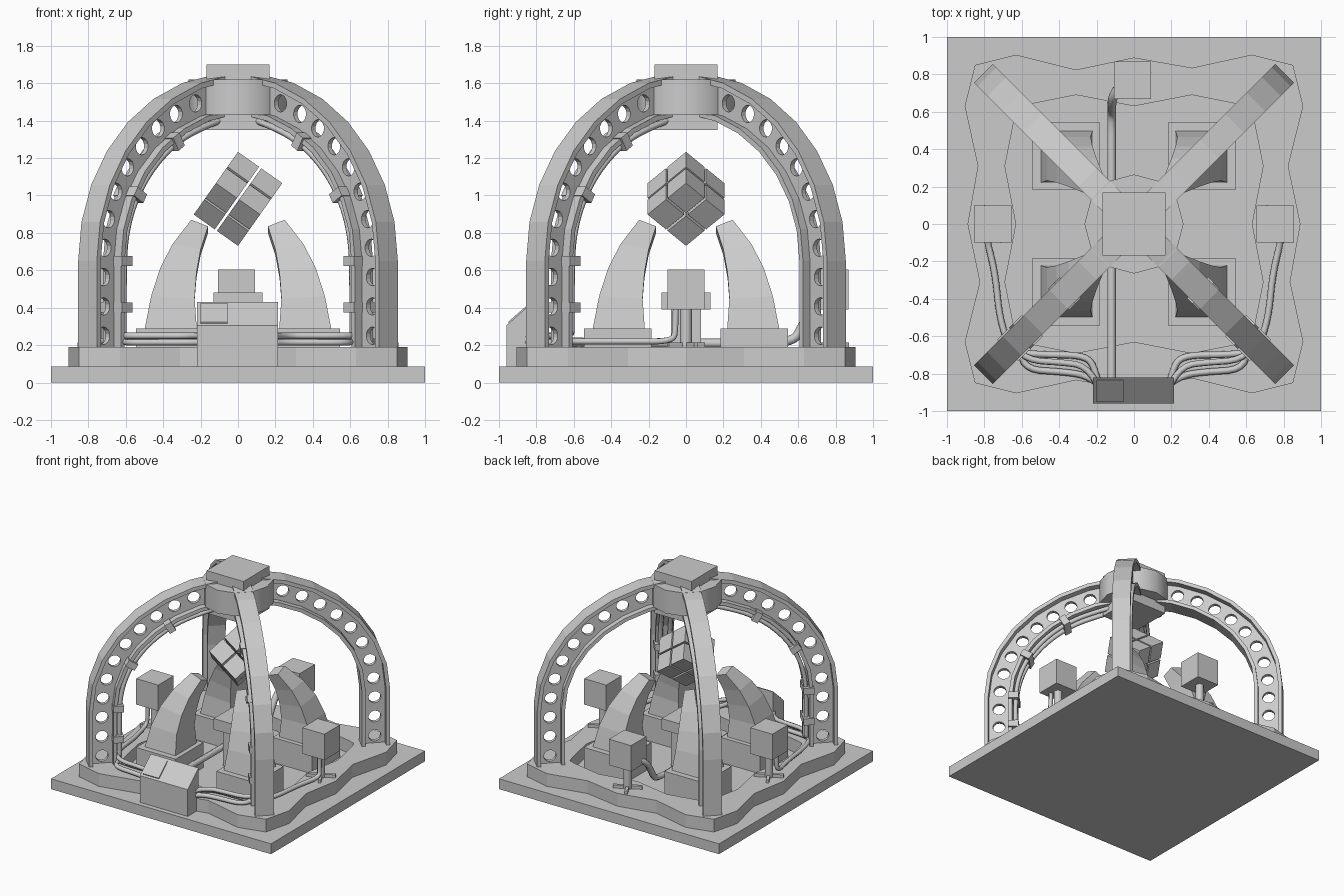
import bpy, bmesh
from math import sin, cos, radians, atan2, sqrt, pi, atan
from mathutils import Matrix, Vector

if "Cube" in bpy.data.objects:
    bpy.data.objects.remove(bpy.data.objects["Cube"])


def add(name, bm, mat=None, smooth=False):
    bmesh.ops.recalc_face_normals(bm, faces=bm.faces)
    me = bpy.data.meshes.new(name)
    bm.to_mesh(me)
    bm.free()
    ob = bpy.data.objects.new(name, me)
    bpy.context.collection.objects.link(ob)
    if mat:
        ob.matrix_world = mat
    if smooth:
        for p in me.polygons:
            p.use_smooth = abs(p.normal.z) < 0.9
        me.set_sharp_from_angle(angle=radians(40))
    return ob


def box(name, lo, hi, mat=None):
    bm = bmesh.new()
    c = [(a + b) / 2 for a, b in zip(lo, hi)]
    s = [b - a for a, b in zip(lo, hi)]
    bmesh.ops.create_cube(bm, size=1, matrix=Matrix.Translation(c) @ Matrix.Diagonal((*s, 1)))
    return add(name, bm, mat)


def cyl(name, r, z0, z1, n, loc=(0, 0)):
    bm = bmesh.new()
    bmesh.ops.create_cone(bm, cap_ends=True, segments=n, radius1=r, radius2=r, depth=z1 - z0,
                          matrix=Matrix.Translation((*loc, (z0 + z1) / 2)))
    return add(name, bm, smooth=True)


def loft(name, rings, mat=None, closed=False):
    bm = bmesh.new()
    vs = [[bm.verts.new(p) for p in ring] for ring in rings]
    n = len(vs[0])
    pairs = list(zip(vs, vs[1:])) + ([(vs[-1], vs[0])] if closed else [])
    for a, b in pairs:
        for i in range(n):
            j = (i + 1) % n
            bm.faces.new((a[i], a[j], b[j], b[i]))
    if not closed:
        bm.faces.new(vs[0])
        bm.faces.new(vs[-1])
    return add(name, bm, mat)


def baked(ob):
    dg = bpy.context.evaluated_depsgraph_get()
    return bpy.data.meshes.new_from_object(ob.evaluated_get(dg))


def cable(name, pts, r=0.018):
    cu = bpy.data.curves.new(name, 'CURVE')
    cu.dimensions = '3D'
    cu.bevel_depth, cu.bevel_resolution, cu.resolution_u = r, 1, 4
    cu.use_fill_caps = True
    sp = cu.splines.new('NURBS')
    sp.points.add(len(pts) - 1)
    for p, c in zip(sp.points, pts):
        p.co = (*c, 1)
    sp.order_u, sp.use_endpoint_u = 3, True
    tmp = bpy.data.objects.new(name, cu)
    bpy.context.collection.objects.link(tmp)
    me = baked(tmp)
    bpy.data.objects.remove(tmp)
    ob = bpy.data.objects.new(name, me)
    bpy.context.collection.objects.link(ob)


# Base slab and wavy ring
box("base_slab", (-1, -1, 0), (1, 1, 0.085))
OUT = [(.89, 0), (.825, .31), (.905, .63), (.85, .85), (.63, .905), (.31, .835)]
INN = [(.63, 0), (.69, .31), (.64, .56), (.62, .62), (.56, .64), (.31, .69)]
rings = []
for q in range(4):
    R = Matrix.Rotation(q * pi / 2, 3, 'Z')
    for o, i in zip(OUT, INN):
        rings.append([R @ Vector((*p, z)) for p, z in ((o, .08), (o, .19), (i, .19), (i, .08))])
loft("wavy_ring", rings, closed=True)

# Arched I-beams: path at depth d below the outer edge; t<0 straight leg, t>=0 degrees
STEPS = [-.5] + list(range(0, 85, 12))


def path(d, t):
    if t < 0:
        return 1.138 - d, .65 + t
    return (1.138 - d) * cos(radians(t)), .65 + (1 - d) * sin(radians(t))


def strip(name, d1, d2, w):
    rows = []
    for t in STEPS:
        (r1, z1), (r2, z2) = path(d1, t), path(d2, t)
        rows.append([(r1, -w, z1), (r1, w, z1), (r2, w, z2), (r2, -w, z2)])
    return loft(name, rows)


web = strip("arch_web", .02, .20, .015)
bm = bmesh.new()
line = [Vector(path(.107, t)) for t in STEPS]
s, acc = .10, 0
for a, b in zip(line, line[1:]):
    L = (b - a).length
    while s <= acc + L:
        p = a.lerp(b, (s - acc) / L)
        if p.x > .3:
            bmesh.ops.create_cone(bm, cap_ends=True, segments=14, radius1=.047, radius2=.047, depth=.2,
                                  matrix=Matrix.Translation((p.x, 0, p.y)) @ Matrix.Rotation(pi / 2, 4, 'X'))
        s += .157
    acc += L
cutter = add("hole_cutter", bm)
cutter.hide_render = True
mod = web.modifiers.new("holes", 'BOOLEAN')
mod.operation, mod.solver, mod.object = 'DIFFERENCE', 'EXACT', cutter
bpy.context.view_layer.update()
cut = baked(web)
web.modifiers.clear()
web.data = cut
bpy.data.objects.remove(cutter)
parts = [web, strip("arch_outer_flange", 0, .03, .0705), strip("arch_inner_flange", .185, .213, .068)]
for k in range(4):
    for src in parts:
        ob = src if k == 0 else src.copy()
        if k:
            bpy.context.collection.objects.link(ob)
        ob.matrix_world = Matrix.Rotation(pi / 4 + k * pi / 2, 4, 'Z')

# Top hub
cyl("hub_drum", .265, 1.43, 1.62, 12)
box("hub_cap", (-.168, -.168, 1.6), (.168, .168, 1.7))
box("hub_lower_plate", (-.168, -.168, 1.35), (.168, .168, 1.44))

# Floating split cube balanced on a corner
M = (Matrix.Translation((0, 0, .982)) @ Matrix.Rotation(-atan(sqrt(2)), 4, 'Y')
     @ Matrix.Rotation(pi / 4, 4, 'Z'))
for i in range(8):
    c = [(.076 if i >> k & 1 else -.076) for k in range(3)]
    box("cube_block", [v - .069 for v in c], [v + .069 for v in c], M)

# Four curved claws on square footings
LEVELS = [(.50, .28, .22, .28), (.465, .46, .232, .44), (.415, .615, .222, .56),
          (.35, .74, .20, .68), (.25, .87, .16, .80)]
for sx in (-1, 1):
    for sy in (-1, 1):
        x0, x1 = sorted((sx * .185, sx * .545))
        y0, y1 = sorted((sy * .185, sy * .545))
        box("claw_footing", (x0, y0, .08), (x1, y1, .29))
        loft("claw", [[(sx * o, sy * o, zo), (sx * o, sy * i, (zo + zi) / 2), (sx * i, sy * i, zi),
                       (sx * i, sy * o, (zo + zi) / 2)] for o, zo, i, zi in LEVELS])

# Centre pedestal
box("pedestal_column", (-.08, -.08, .08), (.08, .08, .40))
box("pedestal_top", (-.13, -.13, .39), (.13, .13, .48))

# Sensor boxes on small footed stands
for x, y in ((-.755, 0), (.755, 0), (-.008, .768)):
    box("sensor_box", (x - .1, y - .1, .39), (x + .1, y + .1, .603))
    cyl("sensor_stem", .032, .19, .40, 10, (x, y))
    for k in range(4):
        box("sensor_foot", (0, -.012, .19), (.11, .012, .215),
            Matrix.Translation((x, y, 0)) @ Matrix.Rotation(k * pi / 2 + .5, 4, 'Z'))

# Control console with sloped face and screen
PROF = [(-.96, .08), (-.96, .305), (-.82, .43), (-.82, .08)]
loft("console", [[(x, *p) for p in PROF] for x in (-.218, .215)])
SCR = [(-.945, .31), (-.951, .324), (-.837, .424), (-.83, .415)]
loft("console_screen", [[(x, *p) for p in SCR] for x in (-.20, -.055)])

# Cables and clamps on the two front arches, cables to side sensors
for sx, az in ((1, -pi / 4), (-1, -3 * pi / 4)):
    R = Matrix.Rotation(az, 4, 'Z')
    for n in (-.036, .036):
        pts = []
        for t in (78, 66, 54, 42, 30, 18, 6, -.1, -.25, -.36):
            r, z = path(.236, t)
            pts.append(R @ Vector((r, n, z)))
        low = .25 if n * sx > 0 else .215
        e = -.74 if n * sx > 0 else -.79
        pts += [Vector((pts[-1].x, pts[-1].y, low)), (sx * .58, e + .01, low),
                (sx * .38, e, low), (sx * .25, e - .02, low), (sx * .2, -.85, low)]
        cable("arch_cable", pts)
    for t in (-.25, .01, 27, 55):
        r, z = path(.222, t)
        a = radians(max(t, 0))
        phi = atan2(-.916 * sin(a), .778 * cos(a))
        box("cable_clamp", (-.04, -.08, -.027), (.04, .08, .027),
            R @ Matrix.Translation((r, 0, z)) @ Matrix.Rotation(phi, 4, 'Y'))
    cable("sensor_cable", [(sx * .78, -.055, .42), (sx * .78, -.055, .28), (sx * .79, -.07, .22),
                           (sx * .74, -.27, .22), (sx * .72, -.5, .22), (sx * .66, -.68, .22),
                           (sx * .5, -.70, .22), (sx * .28, -.70, .22), (sx * .21, -.75, .22),
                           (sx * .19, -.86, .22)])
cable("back_sensor_cable", [(-.09, .72, .42), (-.115, .68, .40), (-.12, .62, .30), (-.12, .58, .22),
                            (-.12, .4, .21), (-.12, -.4, .21), (-.12, -.84, .22)], .025)
